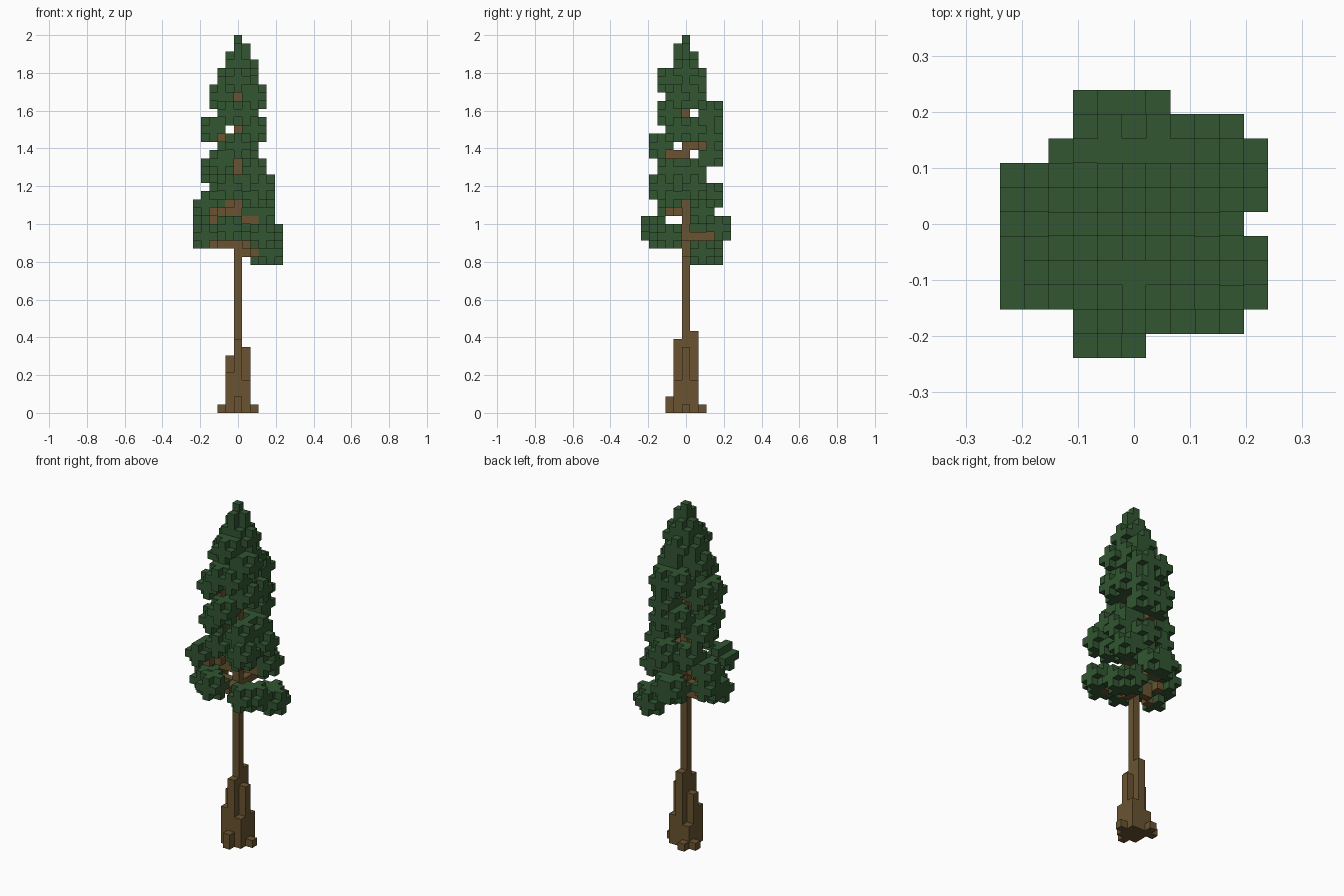
import bpy, bmesh
from mathutils import Vector

S = 2 / 46  # edge of one block

cube = bpy.data.objects.get("Cube")
if cube:
    bpy.data.objects.remove(cube, do_unlink=True)


def material(name, rgb):
    m = bpy.data.materials.new(name)
    m.use_nodes = True
    m.diffuse_color = (*rgb, 1)
    m.node_tree.nodes["Principled BSDF"].inputs["Base Color"].default_value = (*rgb, 1)
    return m


bark = material("bark brown", (0.145, 0.088, 0.031))
needles = material("needle green", (0.032, 0.092, 0.032))


def block_mesh(name, cells, solid, mat):
    """Skin the outer faces of a set of blocks."""
    bm = bmesh.new()
    for c in sorted(cells):
        for axis in range(3):
            for side in (-1, 1):
                near = list(c)
                near[axis] += side
                if tuple(near) in solid:
                    continue
                n, u = Vector(), Vector()
                n[axis] = side / 2
                u[(axis + 1) % 3] = 0.5
                v = n.cross(u) * 2
                mid = Vector(c) + Vector((0, 0, 0.5)) + n
                ring = (mid - u - v, mid + u - v, mid + u + v, mid - u + v)
                bm.faces.new([bm.verts.new(p * S) for p in ring])
    bmesh.ops.remove_doubles(bm, verts=bm.verts, dist=S / 20)
    me = bpy.data.meshes.new(name)
    bm.to_mesh(me)
    bm.free()
    me.materials.append(mat)
    ob = bpy.data.objects.new(name, me)
    bpy.context.collection.objects.link(ob)


def tuft(cx, cy, cz):
    """Small clump of needles: a three-block cube without its corners."""
    r = (-1, 0, 1)
    return {(cx + x, cy + y, cz + z) for x in r for y in r for z in r
            if abs(x) + abs(y) + abs(z) < 3}


def branch(cx, cy, cz):
    """Level line of blocks from the trunk to just under a clump's heart."""
    steps = max(abs(cx), abs(cy), 1)
    z = max(cz - 1, 19)
    return {(round(cx * i / steps), round(cy * i / steps), z) for i in range(steps)}


# Trunk with flared buttresses and roots: (x, y) column and its height in blocks
columns = {(0, 0): 42, (-1, 0): 7, (1, 0): 8, (0, -1): 9, (0, 1): 10,
           (-1, -1): 5, (1, -1): 4, (-1, 1): 3, (1, 1): 4,
           (0, -2): 2, (-2, 1): 1, (-1, 2): 1, (2, 0): 1}
trunk = {(x, y, z) for (x, y), h in columns.items() for z in range(h)}

# Clump centres, in tiers from the lowest up
low_tier = [(4, 2, 19), (3, 3, 19), (4, -2, 21), (3, -3, 21), (-4, -1, 21), (-4, 1, 22),
            (-4, -2, 25), (-4, 1, 24), (-1, -4, 22), (-1, 4, 22), (0, 4, 22),
            (3, 2, 24), (1, 2, 24)]
mid_tier = [(1, 3, 26), (3, 1, 27), (3, -3, 27), (2, -2, 26), (-1, -2, 27), (-2, 2, 26),
            (-3, 1, 29), (-2, -2, 30), (2, -2, 29), (2, 1, 29),
            (1, 3, 31), (-1, 3, 31), (0, -3, 32)]
top_tier = [(1, 3, 33), (-3, -1, 34), (-3, 1, 34), (2, -1, 34), (2, 1, 34), (-1, -2, 36),
            (1, -2, 36), (1, 3, 36), (-1, 3, 36), (-2, 0, 38), (2, -1, 38), (1, 1, 38),
            (0, -2, 40), (0, 1, 40), (-1, 0, 40), (1, 0, 41), (0, 0, 42)]
foliage, branches = set(), set()
for t in low_tier + mid_tier + top_tier:
    foliage |= tuft(*t)
    branches |= branch(*t)

# Pointed tip
foliage |= {(0, 0, 44), (0, 0, 45), (1, 0, 44), (0, -1, 44), (2, 0, 42)}

branches = {b for b in branches if b[2] < 38} - trunk
foliage -= trunk | branches | {(-5, -2, 26)}
solid = trunk | branches | foliage
block_mesh("trunk", trunk, solid, bark)
block_mesh("branches", branches, solid, bark)
block_mesh("foliage", foliage, solid, needles)
